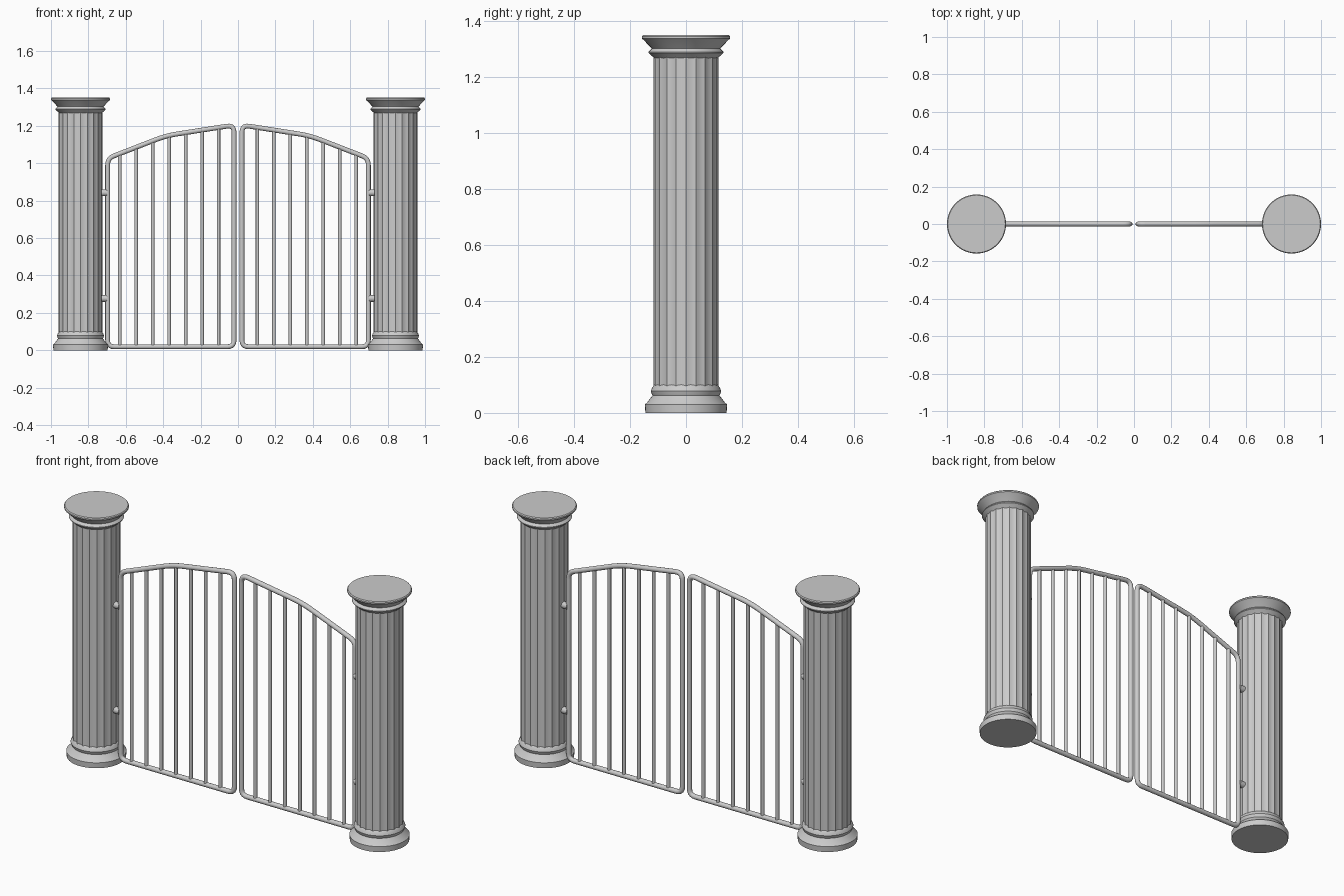
import bpy, bmesh
from math import pi, sin, cos, radians
from mathutils import Vector, Matrix

if "Cube" in bpy.data.objects:
    bpy.data.objects.remove(bpy.data.objects["Cube"])

COL_X = 0.842   # column axis
TUBE = 0.0128   # gate frame tube radius


def finish(name, bm, angle=30):
    bmesh.ops.recalc_face_normals(bm, faces=bm.faces)
    me = bpy.data.meshes.new(name)
    bm.to_mesh(me)
    bm.free()
    ob = bpy.data.objects.new(name, me)
    bpy.context.collection.objects.link(ob)
    bpy.ops.object.select_all(action='DESELECT')
    ob.select_set(True)
    bpy.context.view_layer.objects.active = ob
    bpy.ops.object.shade_smooth_by_angle(angle=radians(angle))
    return ob


def lathe(name, x, profile, n=48, scale=lambda i: 1.0, angle=30):
    """Revolve (radius, z) points around a vertical axis at x, capped at both ends."""
    bm = bmesh.new()
    rings = [[bm.verts.new((x + r * scale(i) * cos(2 * pi * i / n),
                            r * scale(i) * sin(2 * pi * i / n), z))
              for i in range(n)] for r, z in profile]
    for a, b in zip(rings, rings[1:]):
        for i in range(n):
            j = (i + 1) % n
            bm.faces.new((a[i], a[j], b[j], b[i]))
    bm.faces.new(rings[0])
    bm.faces.new(rings[-1])
    return finish(name, bm, angle)


def rod(name, p, q, r, n=12):
    p, q = Vector(p), Vector(q)
    rot = (q - p).to_track_quat('Z', 'Y').to_matrix().to_4x4()
    bm = bmesh.new()
    bmesh.ops.create_cone(bm, cap_ends=True, segments=n, radius1=r, radius2=r,
                          depth=(q - p).length,
                          matrix=Matrix.Translation((p + q) / 2) @ rot)
    return finish(name, bm, 50)


def rounded(points, radii, steps=5):
    """Round each corner of a closed (x, z) outline."""
    out = []
    for k, (pt, rad) in enumerate(zip(points, radii)):
        c = Vector(pt)
        a = c + (Vector(points[k - 1]) - c).normalized() * rad
        b = c + (Vector(points[(k + 1) % len(points)]) - c).normalized() * rad
        for s in range(steps + 1):
            t = s / steps
            out.append(a * (1 - t) ** 2 + c * 2 * t * (1 - t) + b * t * t)
    return out


def tube_loop(name, path, r, n=12):
    """Sweep a round section along a closed path in the xz plane."""
    bm = bmesh.new()
    rings = []
    for k, c in enumerate(path):
        t = (path[(k + 1) % len(path)] - path[k - 1]).normalized()
        side = Vector((t.y, -t.x))
        rings.append([bm.verts.new((c.x + side.x * r * cos(2 * pi * i / n),
                                    r * sin(2 * pi * i / n),
                                    c.y + side.y * r * cos(2 * pi * i / n)))
                      for i in range(n)])
    for k, a in enumerate(rings):
        b = rings[(k + 1) % len(rings)]
        for i in range(n):
            j = (i + 1) % n
            bm.faces.new((a[i], a[j], b[j], b[i]))
    return finish(name, bm, 50)


# Column profiles as (radius, z)
BASE = [(0.145, 0), (0.147, 0.03), (0.140, 0.036), (0.120, 0.062), (0.122, 0.066),
        (0.126, 0.078), (0.122, 0.088), (0.116, 0.098), (0.112, 0.102)]
CAPITAL = [(0.112, 1.266), (0.118, 1.272), (0.134, 1.286), (0.134, 1.29),
           (0.122, 1.302), (0.126, 1.306), (0.152, 1.333), (0.158, 1.338),
           (0.158, 1.345), (0.154, 1.35)]

# 20 shallow flutes, four facets each
SUB = 4
def flute(i):
    return 1 - 0.033 * sin(pi * (i % SUB) / SUB)

# Gate outline (outer half at +x): inner foot, outer foot, outer top, bend, inner top
OUTLINE = [(0.021, 0.019), (0.697, 0.019), (0.697, 1.026), (0.385, 1.147), (0.021, 1.204)]
RADII = [0.035, 0.035, 0.035, 0.06, 0.04]


def top_z(x):
    for (x0, z0), (x1, z1) in zip(OUTLINE[2:], OUTLINE[3:]):
        if x1 <= x <= x0:
            return z0 + (z1 - z0) * (x - x0) / (x1 - x0)


for s, side in ((-1, "left"), (1, "right")):
    # Column
    lathe(side + "_column_base", s * COL_X, BASE)
    lathe(side + "_column_shaft", s * COL_X, [(0.117, 0.09), (0.117, 1.275)],
          20 * SUB, flute, 20)
    lathe(side + "_column_capital", s * COL_X, CAPITAL)

    # Gate leaf frame
    path = [Vector((s * p.x, p.y)) for p in rounded(OUTLINE, RADII)]
    tube_loop(side + "_gate_frame", path, TUBE)

    # Upright bars
    for k in range(7):
        x = 0.104 + 0.088 * k
        rod(f"{side}_gate_bar_{k + 1}", (s * x, 0, 0.019), (s * x, 0, top_z(x)), 0.0095)

    # Hinge pins into the column
    for k, z in enumerate((0.277, 0.842)):
        rod(f"{side}_hinge_{k + 1}", (s * 0.70, 0, z), (s * 0.74, 0, z), 0.018, 16)
